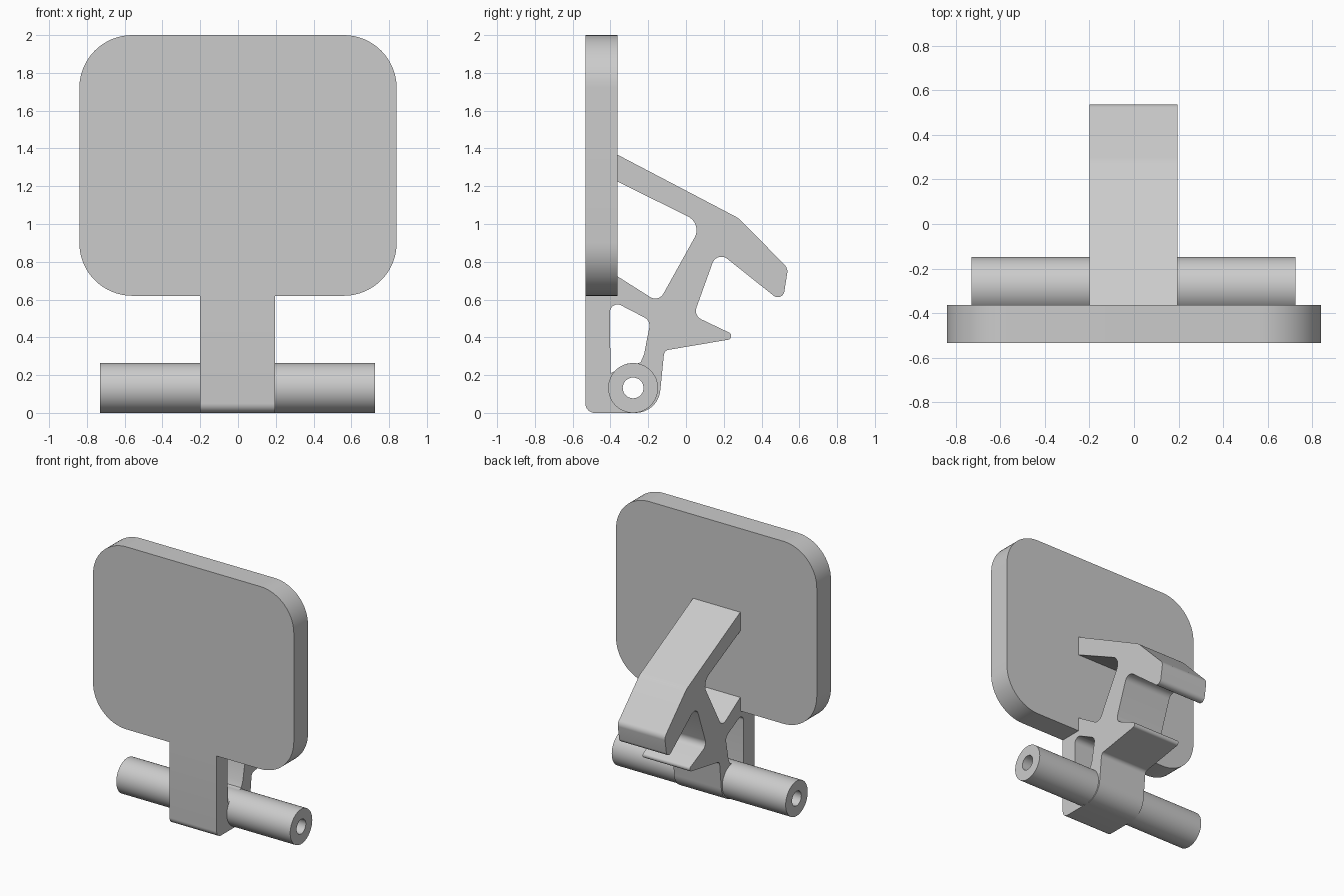
import bpy
import bmesh
import math
from mathutils import Matrix, Vector

cube = bpy.data.objects.get("Cube")
if cube:
    bpy.data.objects.remove(cube, do_unlink=True)

GREY = (0.6, 0.6, 0.6, 1.0)
grey = bpy.data.materials.new("plain grey")
grey.use_nodes = True
grey.diffuse_color = GREY
grey.node_tree.nodes["Principled BSDF"].inputs["Base Color"].default_value = GREY


def rounded(corners, steps=10):
    """Outline from (u, v) or (u, v, radius) corners, with arcs at the radii."""
    out = []
    for i, corner in enumerate(corners):
        p = Vector(corner[:2])
        if len(corner) == 2:
            out.append(p)
            continue
        r = corner[2]
        a = (Vector(corners[i - 1][:2]) - p).normalized()
        b = (Vector(corners[(i + 1) % len(corners)][:2]) - p).normalized()
        half = a.angle(b) / 2
        centre = p + (a + b).normalized() * r / math.sin(half)
        start = p + a * r / math.tan(half) - centre
        end = p + b * r / math.tan(half) - centre
        sweep = start.angle(end)
        for k in range(steps + 1):
            t = k / steps
            arc = start * math.sin((1 - t) * sweep) + end * math.sin(t * sweep)
            out.append(centre + arc / math.sin(sweep))
    return out


def arc_points(centre, r, first, last, steps):
    angles = [math.radians(first + (last - first) * k / steps) for k in range(steps)]
    return [Vector((centre[0] + r * math.cos(a), centre[1] + r * math.sin(a)))
            for a in angles]


def extrude(name, outlines, low, high, axis):
    """Fill outlines (later ones are holes) and extrude along axis x or y."""
    curve = bpy.data.curves.new(name + "_profile", 'CURVE')
    curve.dimensions = '2D'
    curve.fill_mode = 'BOTH'
    curve.extrude = (high - low) / 2
    for points in outlines:
        spline = curve.splines.new('POLY')
        spline.points.add(len(points) - 1)
        for sp, p in zip(spline.points, points):
            sp.co = (p.x, p.y, 0, 1)
        spline.use_cyclic_u = True
    source = bpy.data.objects.new(name + "_profile", curve)
    bpy.context.collection.objects.link(source)
    graph = bpy.context.evaluated_depsgraph_get()
    mesh = bpy.data.meshes.new_from_object(source.evaluated_get(graph))
    bpy.data.objects.remove(source, do_unlink=True)

    mid = (low + high) / 2
    if axis == 'x':    # profile lies in y, z
        frame = Matrix(((0, 0, 1, mid), (1, 0, 0, 0), (0, 1, 0, 0), (0, 0, 0, 1)))
    else:              # profile lies in x, z
        frame = Matrix(((1, 0, 0, 0), (0, 0, -1, mid), (0, 1, 0, 0), (0, 0, 0, 1)))
    bm = bmesh.new()
    bm.from_mesh(mesh)
    bm.transform(frame)
    bmesh.ops.remove_doubles(bm, verts=bm.verts, dist=0.0001)
    bmesh.ops.recalc_face_normals(bm, faces=bm.faces)
    bm.to_mesh(mesh)
    bm.free()
    mesh.materials.clear()
    mesh.materials.append(grey)
    obj = bpy.data.objects.new(name, mesh)
    bpy.context.collection.objects.link(obj)
    bpy.ops.object.select_all(action='DESELECT')
    obj.select_set(True)
    bpy.context.view_layer.objects.active = obj
    bpy.ops.object.shade_smooth_by_angle(angle=math.radians(30))
    return obj


FRONT, BACK = -0.533, -0.363
PIVOT, TUBE_R, BORE_R = (-0.28, 0.132), 0.132, 0.055
SIDE_LOW, SIDE_HIGH = -0.2, 0.195

# Rounded front plate
plate = [(-0.84, 0.62, 0.28), (0.84, 0.62, 0.28), (0.84, 2, 0.28), (-0.84, 2, 0.28)]
extrude("front_plate", [rounded(plate, 16)], FRONT, BACK, 'y')

# Bracket: stem, struts, lower spur and hooked upper arm
bracket = rounded([
    (FRONT, 0, 0.05), (-0.148, 0, 0.131),                       # stem foot
    (-0.115, 0.33, 0.03), (0.285, 0.398, 0.02),                 # spur
    (0.04, 0.515, 0.05), (0.164, 0.859, 0.05),                  # back of the web
    (0.511, 0.583, 0.035), (0.54, 0.765, 0.05), (0.28, 1.03, 0.15),  # hook
    (BACK, 1.367), (BACK, 1.225),                               # arm at the plate
    (0.0865, 1.002, 0.08), (-0.145, 0.585, 0.05),               # front of the web
    (BACK, 0.723), (BACK, 0.62), (FRONT, 0.62),
])
window = rounded([(-0.4, 0.21), (-0.403, 0.6, 0.04), (-0.187, 0.488, 0.05),
                  (-0.222, 0.31), (-0.24, 0.268)])
window += arc_points(PIVOT, TUBE_R, 80, 145, 8)
bore = arc_points(PIVOT, BORE_R, 0, 360, 32)
extrude("bracket", [bracket, window, bore], SIDE_LOW, SIDE_HIGH, 'x')

# Hollow pivot tube on each side of the bracket
rim = arc_points(PIVOT, TUBE_R, 0, 360, 64)
extrude("right_tube", [rim, bore], -0.73, SIDE_LOW, 'x')
extrude("left_tube", [rim, bore], SIDE_HIGH, 0.725, 'x')
